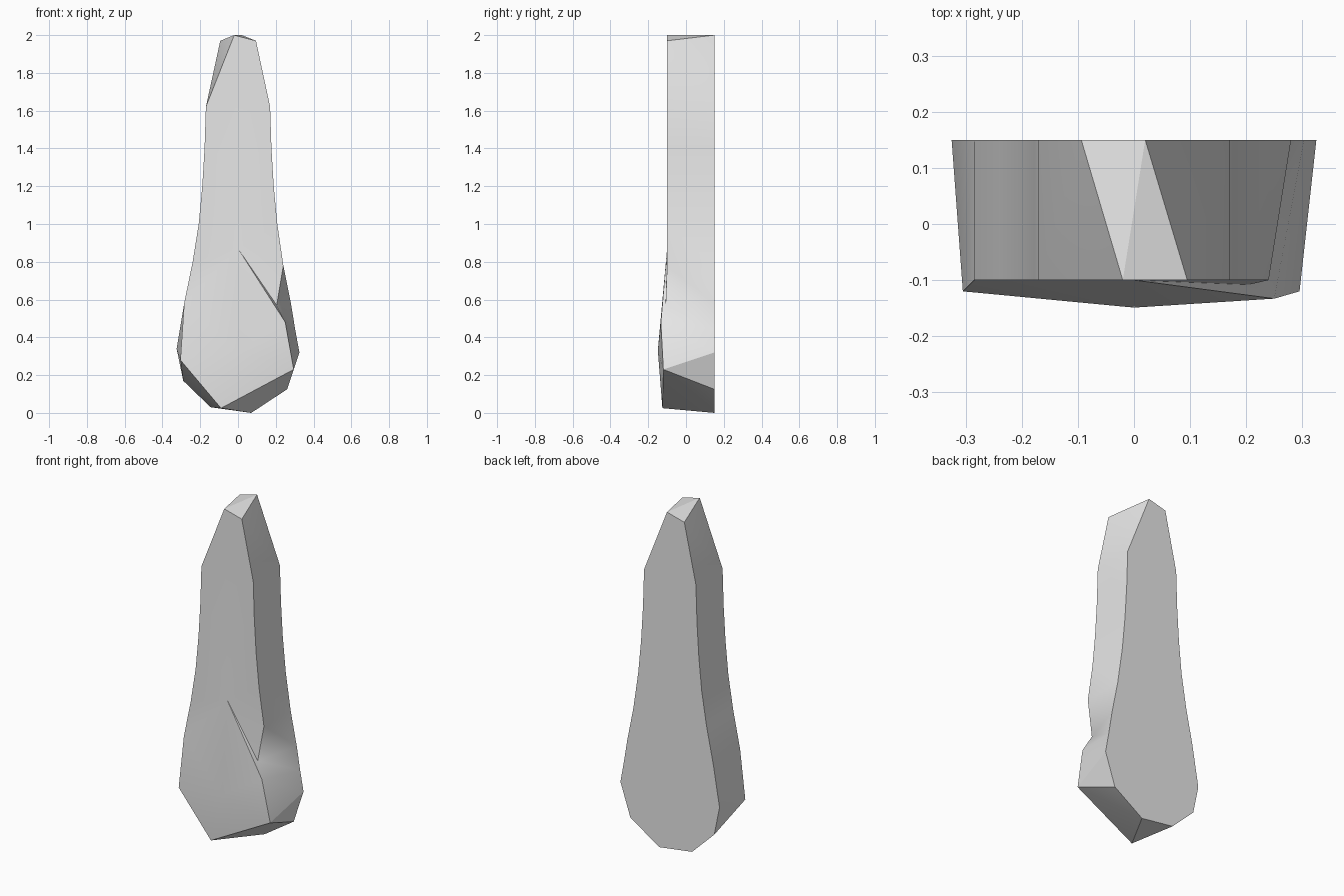
import bpy, bmesh, math

cube = bpy.data.objects.get("Cube")
if cube:
    bpy.data.objects.remove(cube, do_unlink=True)

BACK, FRONT = 0.15, -0.10

# Plain grey stone colour
stone = bpy.data.materials.new("pale_grey_stone")
stone.use_nodes = True
grey = (0.8, 0.8, 0.8, 1)
stone.diffuse_color = grey
stone.node_tree.nodes["Principled BSDF"].inputs["Base Color"].default_value = grey

# Gently flared flank shared by both sides: half width, height
flank = [(0.17, 1.62), (0.177, 1.4), (0.189, 1.2), (0.208, 1.0)]

# Matching back (x, z) and front (x, y, z) outline points, clockwise from the top
pairs = [((0.02, 2.0), (0.095, FRONT, 1.97))]
pairs += [((x, z), (x, FRONT, z)) for x, z in flank]
pairs += [
    ((0.24, 0.78), (0.24, FRONT, 0.78)),
    ((0.28, 0.58), (0.205, -0.108, 0.57)),       # notch
    ((0.303, 0.44), (0.25, -0.133, 0.48)),       # lip under the notch
    ((0.325, 0.32), (0.295, -0.12, 0.23)),
    ((0.26, 0.125), (0.295, -0.12, 0.23)),
    ((0.07, 0.0), (-0.09, -0.125, 0.025)),       # foot
    ((-0.145, 0.03), (-0.09, -0.125, 0.025)),
    ((-0.29, 0.17), (-0.305, -0.12, 0.28)),
    ((-0.325, 0.34), (-0.305, -0.12, 0.28)),
    ((-0.285, 0.58), (-0.285, FRONT, 0.58)),
    ((-0.24, 0.8), (-0.24, FRONT, 0.8)),
]
pairs += [((-x, z), (-x, FRONT, z)) for x, z in reversed(flank)]
pairs += [((-0.094, 1.97), (-0.02, FRONT, 2.0))]

bm = bmesh.new()
back = [bm.verts.new((x, BACK, z)) for (x, z), _ in pairs]
front, known = [], {}
for _, p in pairs:
    if p not in known:
        known[p] = bm.verts.new(p)
    front.append(known[p])

# Chiselled sides between the two outlines
n = len(pairs)
for i in range(n):
    j = (i + 1) % n
    bm.faces.new((back[i], back[j], front[i]))
    if front[i] != front[j]:
        bm.faces.new((front[i], back[j], front[j]))

# Flat back
bm.faces.new(back)

# Front: flat upper part around the crack tip, bulge around its peak
tip = bm.verts.new((0, FRONT, 0.87))
peak = bm.verts.new((0, -0.149, 0.33))
notch, lip, heel = 6, 7, 14


def fan(centre, ring):
    for a, b in zip(ring, ring[1:]):
        if a != b:
            bm.faces.new((centre, a, b))


fan(tip, front[heel:] + front[:notch + 1])
fan(peak, [tip] + front[lip:heel + 1] + [tip])
bm.faces.new((tip, front[notch], front[lip]))    # narrow ledge of the crack

bmesh.ops.recalc_face_normals(bm, faces=bm.faces)
mesh = bpy.data.meshes.new("standing_stone")
bm.to_mesh(mesh)
bm.free()
mesh.materials.append(stone)

rock = bpy.data.objects.new("standing_stone", mesh)
bpy.context.collection.objects.link(rock)
bpy.ops.object.select_all(action='DESELECT')
bpy.context.view_layer.objects.active = rock
rock.select_set(True)
bpy.ops.object.shade_smooth_by_angle(angle=math.radians(27))
